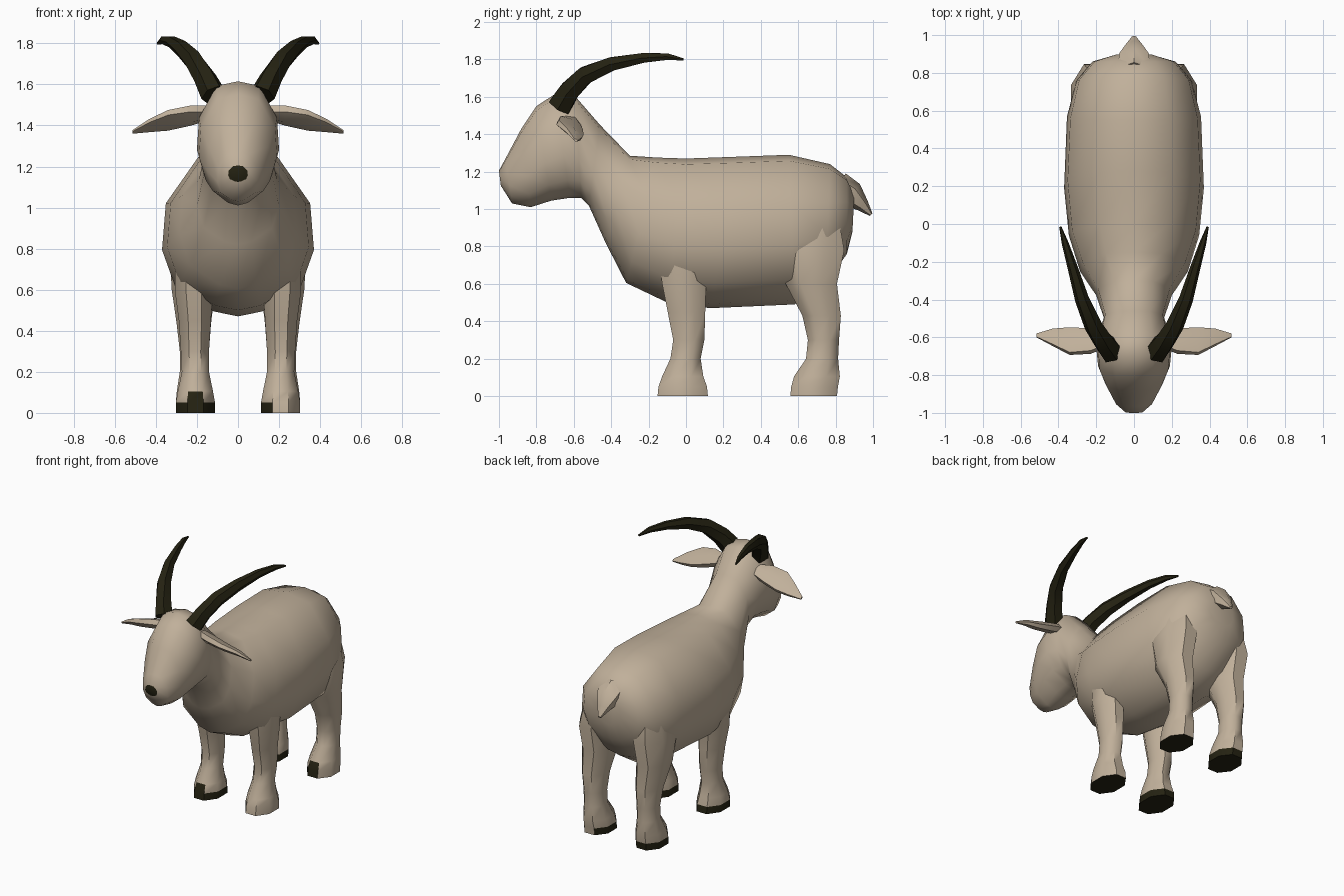
import bpy, bmesh, math
from mathutils import Vector

if "Cube" in bpy.data.objects:
    bpy.data.objects.remove(bpy.data.objects["Cube"])


def material(name, rgb):
    m = bpy.data.materials.new(name)
    m.diffuse_color = (*rgb, 1)
    m.use_nodes = True
    m.node_tree.nodes["Principled BSDF"].inputs["Base Color"].default_value = m.diffuse_color
    return m


coat = material("pale tan coat", (0.53, 0.435, 0.325))
dark = material("dark horn brown", (0.018, 0.016, 0.006))


def loft(name, rings, mats, rule=None, angle=50):
    """Skin a list of closed rings, cap both ends and colour faces by a rule."""
    bm = bmesh.new()
    vs = [[bm.verts.new(p) for p in r] for r in rings]
    n = len(rings[0])
    for a, b in zip(vs, vs[1:]):
        for i in range(n):
            j = (i + 1) % n
            bm.faces.new((a[i], a[j], b[j], b[i]))
    bm.faces.new(vs[0])
    bm.faces.new(vs[-1])
    bmesh.ops.recalc_face_normals(bm, faces=bm.faces[:])
    bm.normal_update()
    if rule:
        for f in bm.faces:
            f.material_index = int(rule(f.calc_center_median(), f.normal))
    me = bpy.data.meshes.new(name)
    bm.to_mesh(me)
    bm.free()
    for m in mats:
        me.materials.append(m)
    ob = bpy.data.objects.new(name, me)
    bpy.context.collection.objects.link(ob)
    bpy.ops.object.select_all(action='DESELECT')
    ob.select_set(True)
    bpy.context.view_layer.objects.active = ob
    bpy.ops.object.shade_smooth_by_angle(angle=math.radians(angle))
    return ob


def oval(c, u, v, n=8):
    c, u, v = Vector(c), Vector(u), Vector(v)
    return [c + u * math.cos((i + .5) * math.tau / n) + v * math.sin((i + .5) * math.tau / n)
            for i in range(n)]


# Head, neck and trunk: one skin from nose to rump
half = [(0.52, 0.96), (0.95, 0.68), (1, 0.40), (0.82, 0.17), (0.32, 0.03)]
outline = [(0, 1)] + half + [(0, 0)] + [(-x, h) for x, h in reversed(half)]


def body_ring(yt, zt, yb, zb, w):
    return [(x * w, yb + (yt - yb) * h, zb + (zt - zb) * h) for x, h in outline]


stations = [
    (-1.00, 1.205, -0.99, 1.125, 0.048),
    (-0.965, 1.27, -0.93, 1.03, 0.10),
    (-0.88, 1.43, -0.83, 1.01, 0.15),
    (-0.80, 1.55, -0.72, 1.045, 0.19),
    (-0.70, 1.615, -0.62, 1.06, 0.20),
    (-0.59, 1.60, -0.56, 1.06, 0.185),
    (-0.46, 1.45, -0.52, 1.02, 0.16),
    (-0.30, 1.285, -0.43, 0.82, 0.20),
    (-0.15, 1.275, -0.32, 0.605, 0.285),
    (0.00, 1.27, -0.10, 0.50, 0.345),
    (0.28, 1.28, 0.13, 0.47, 0.37),
    (0.55, 1.29, 0.58, 0.49, 0.355),
    (0.77, 1.24, 0.75, 0.60, 0.305),
    (0.86, 1.17, 0.86, 0.76, 0.22),
    (0.90, 1.08, 0.89, 0.88, 0.10),
]
loft("body_and_head", [body_ring(*s) for s in stations], [coat, dark],
     lambda c, n: c.y < -0.99 and n.y < -0.9)

# Tail
loft("tail", [oval((0, y, z), (r, 0, 0), (0, .55 * r, .6 * r), 6) for y, z, r in
              [(0.80, 1.13, 0.10), (0.88, 1.08, 0.09), (0.945, 1.02, 0.045), (0.99, 0.97, 0.012)]],
     [coat])

# Leg sections: z, front y, back y, inner x, outer x
front_leg = [(0, -.155, .12, .11, .305), (.05, -.15, .115, .11, .305), (.105, -.13, .095, .12, .295),
             (.2, -.085, .08, .14, .275), (.30, -.07, .10, .14, .28), (.45, -.10, .105, .13, .29),
             (.6, -.13, .11, .12, .31), (.75, -.15, .14, .12, .31)]
back_leg = [(0, .555, .81, .11, .305), (.05, .56, .815, .11, .305), (.105, .575, .825, .12, .30),
            (.2, .64, .815, .14, .285), (.30, .65, .82, .14, .285), (.43, .62, .83, .13, .30),
            (.6, .53, .81, .11, .325), (.78, .47, .85, .10, .335), (.95, .50, .82, .10, .30)]

# Horn path: x, y, z, radius
horn = [(.12, -.675, 1.55, .07), (.16, -.625, 1.63, .062), (.215, -.54, 1.715, .054),
        (.275, -.40, 1.775, .042), (.325, -.23, 1.808, .03), (.365, -.10, 1.815, .02),
        (.39, -.015, 1.80, .007)]

# Ear path: x, y, z, half width, half thickness
ear = [(.15, -.61, 1.46, .05, .035), (.23, -.62, 1.448, .078, .035), (.34, -.62, 1.425, .088, .028),
       (.43, -.60, 1.40, .055, .02), (.515, -.59, 1.368, .012, .007)]

for side, s in (("right", 1), ("left", -1)):
    for part, table in (("front_leg", front_leg), ("back_leg", back_leg)):
        rings = []
        for z, y0, y1, x0, x1 in table:
            k = 1.06  # octagon corners reach slightly past its flats
            rings.append(oval((s * (x0 + x1) / 2, (y0 + y1) / 2, z),
                              (k * (x1 - x0) / 2, 0, 0), (0, k * (y1 - y0) / 2, 0)))
        # Hoof: sole, lower band, and the toe a little higher
        loft(f"{side}_{part}", rings, [coat, dark],
             lambda c, n, s=s, p=part: n.z < -.9 and c.z < .02
             or c.z < .04 and (s < 0 or n.x < -.3)
             or c.z < .09 and n.y < -.8 and (s < 0 or p == "back_leg"))

    pts = [Vector((s * x, y, z)) for x, y, z, r in horn]
    rings = []
    for i, p in enumerate(pts):
        t = (pts[min(i + 1, len(pts) - 1)] - pts[max(i - 1, 0)]).normalized()
        u = t.cross(Vector((1, 0, 0))).normalized()
        r = horn[i][3]
        rings.append(oval(p, u * r, t.cross(u) * r * .9, 6))
    loft(f"{side}_horn", rings, [dark])

    wide, thin = Vector((0, -.87, .5)), Vector((0, .5, .87))
    loft(f"{side}_ear", [oval((s * x, y, z), wide * w, thin * t, 6) for x, y, z, w, t in ear], [coat])
